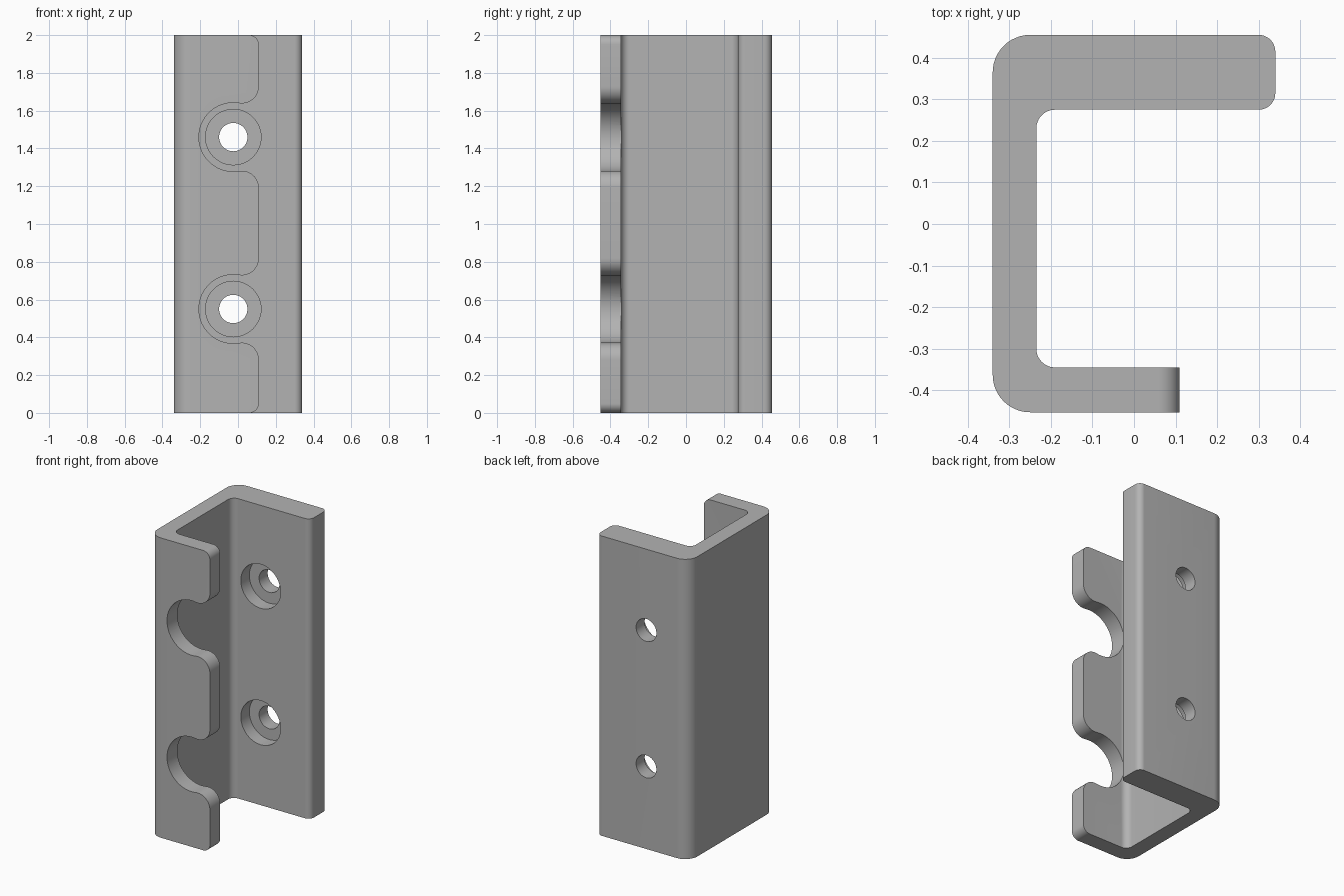
import bpy, bmesh, math
from mathutils import Vector

if "Cube" in bpy.data.objects:
    bpy.data.objects.remove(bpy.data.objects["Cube"], do_unlink=True)

HOLE_X = -0.025
HOLE_Z = (0.55, 1.46)
LIP_X = 0.11          # free edge of the front lip
NOTCH_R = 0.182
FILLET_R = 0.09
CORNER_R = 0.05

grey = bpy.data.materials.new("matte grey")
grey.use_nodes = True
colour = (0.45, 0.45, 0.45, 1)
grey.diffuse_color = colour
grey.node_tree.nodes["Principled BSDF"].inputs["Base Color"].default_value = colour


def arc(cx, cy, r, start, end, n=10):
    return [(cx + r * math.cos(a), cy + r * math.sin(a))
            for a in (start + (end - start) * i / n for i in range(n + 1))]


def rounded(corners):
    """Polygon with each (x, y, radius) right-angle corner filleted."""
    pts = []
    for i, (x, y, r) in enumerate(corners):
        p = Vector((x, y))
        if r == 0:
            pts.append((x, y))
            continue
        u = (Vector(corners[i - 1][:2]) - p).normalized()
        v = (Vector(corners[(i + 1) % len(corners)][:2]) - p).normalized()
        c = p + (u + v) * r
        for k in range(13):
            a = math.pi / 2 * k / 12
            pts.append(tuple(c - v * r * math.cos(a) - u * r * math.sin(a)))
    return pts


def prism(name, points, direction):
    """Extrude a closed outline of 3D points along a direction."""
    bm = bmesh.new()
    face = bm.faces.new([bm.verts.new(p) for p in points])
    out = bmesh.ops.extrude_face_region(bm, geom=[face])
    verts = [g for g in out["geom"] if isinstance(g, bmesh.types.BMVert)]
    bmesh.ops.translate(bm, verts=verts, vec=direction)
    bmesh.ops.recalc_face_normals(bm, faces=bm.faces)
    mesh = bpy.data.meshes.new(name)
    bm.to_mesh(mesh)
    bm.free()
    mesh.materials.append(grey)
    ob = bpy.data.objects.new(name, mesh)
    bpy.context.collection.objects.link(ob)
    return ob


# C-shaped channel
channel = rounded([
    (-0.34, -0.453, 0.09), (0.2, -0.453, 0), (0.2, -0.345, 0),
    (-0.235, -0.345, 0.045), (-0.235, 0.275, 0.045),
    (0.34, 0.275, 0.04), (0.34, 0.455, 0.04), (-0.34, 0.455, 0.09)])
bracket = prism("channel_bracket", [(x, y, 0) for x, y in channel], (0, 0, 2))

# Lip edge outline with filleted round notches
fx = LIP_X - FILLET_R
dz = math.sqrt((NOTCH_R + FILLET_R) ** 2 - (fx - HOLE_X) ** 2)
t = math.atan2(dz, fx - HOLE_X)
edge = [(0.5, -0.1), (LIP_X - CORNER_R, -0.1)]
edge += arc(LIP_X - CORNER_R, CORNER_R, CORNER_R, -math.pi / 2, 0)
for z in HOLE_Z:
    edge += arc(fx, z - dz, FILLET_R, 0, math.pi - t, 14)
    edge += arc(HOLE_X, z, NOTCH_R, 2 * math.pi - t, t, 40)[1:]
    edge += arc(fx, z + dz, FILLET_R, t - math.pi, 0, 14)[1:]
edge += arc(LIP_X - CORNER_R, 2 - CORNER_R, CORNER_R, 0, math.pi / 2)
edge += [(LIP_X - CORNER_R, 2.1), (0.5, 2.1)]
cutters = [prism("lip_cutter", [(x, -0.6, z) for x, z in edge], (0, 0.31, 0))]

# Counterbored screw holes in the back flange
for z in HOLE_Z:
    for name, r, y0, y1 in (("counterbore_cutter", 0.147, 0.2, 0.365),
                            ("hole_cutter", 0.075, 0.3, 0.6)):
        ring = arc(HOLE_X, z, r, 0, 2 * math.pi, 48)[:-1]
        cutters.append(prism(name, [(x, y0, w) for x, w in ring], (0, y1 - y0, 0)))

bpy.ops.object.select_all(action='DESELECT')
bracket.select_set(True)
bpy.context.view_layer.objects.active = bracket
for cutter in cutters:
    mod = bracket.modifiers.new(cutter.name, 'BOOLEAN')
    mod.operation = 'DIFFERENCE'
    mod.solver = 'EXACT'
    mod.object = cutter
    bpy.ops.object.modifier_apply(modifier=mod.name)
    bpy.data.objects.remove(cutter, do_unlink=True)
bpy.ops.object.shade_smooth_by_angle(angle=math.radians(30))
